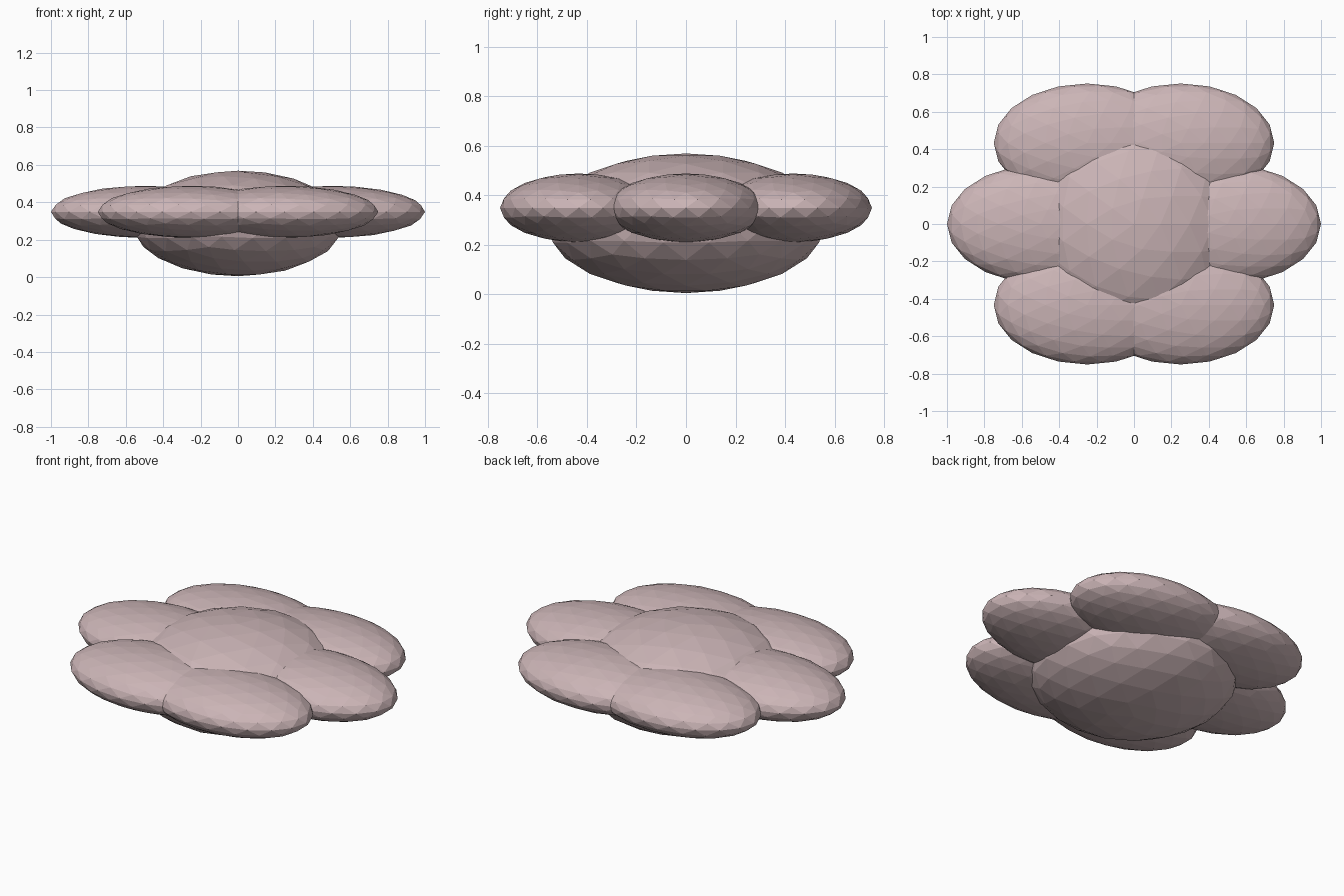
import bpy
from math import cos, sin, radians

default = bpy.data.objects.get("Cube")
if default:
    bpy.data.objects.remove(default, do_unlink=True)

# Single dusty pink colour
pink = bpy.data.materials.new("dusty_pink")
pink.use_nodes = True
colour = (0.60, 0.46, 0.47, 1)
pink.diffuse_color = colour
pink.node_tree.nodes["Principled BSDF"].inputs["Base Color"].default_value = colour


def ellipsoid(name, centre, radii):
    """Faceted ball stretched to the given radii."""
    bpy.ops.mesh.primitive_ico_sphere_add(subdivisions=3, radius=1, location=centre)
    obj = bpy.context.object
    obj.name = name
    obj.scale = radii
    bpy.ops.object.transform_apply(location=False, rotation=False, scale=True)
    bpy.ops.object.shade_flat()
    obj.data.materials.append(pink)
    return obj


# Rounded core, bulging above and below the ring
ellipsoid("core", (0, 0, 0.287), (0.565, 0.565, 0.282))

# Six lobes in a ring, all stretched along x
lobes = ("left", "back_left", "back_right", "right", "front_right", "front_left")
for i, side in enumerate(lobes):
    a = radians(60 * i)
    ellipsoid(side + "_lobe", (0.5 * cos(a), 0.5 * sin(a), 0.349), (0.5, 0.318, 0.139))
